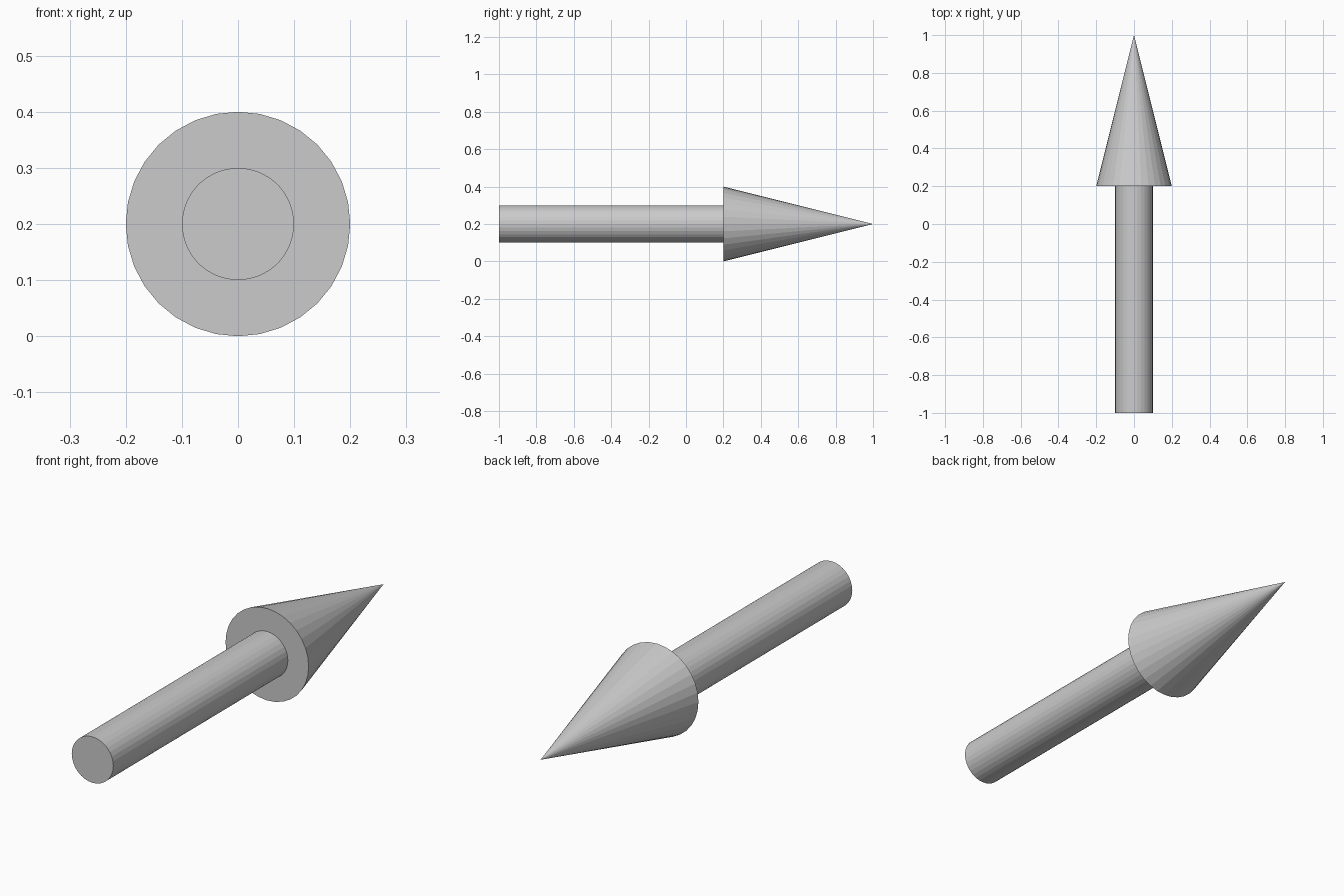
import bpy
from math import radians

if "Cube" in bpy.data.objects:
    bpy.data.objects.remove(bpy.data.objects["Cube"])

SIDES = 32
AXIS_Z = 0.2  # height of the arrow's centre line


def tapered(name, r_start, r_end, y_start, y_end):
    """Flat-faced cone or cylinder running along +y."""
    bpy.ops.mesh.primitive_cone_add(
        vertices=SIDES, radius1=r_start, radius2=r_end,
        depth=y_end - y_start,
        location=(0, (y_start + y_end) / 2, AXIS_Z),
        rotation=(radians(-90), 0, 0))
    obj = bpy.context.object
    obj.name = name
    bpy.ops.object.transform_apply(location=False, rotation=True, scale=True)
    return obj


# Straight round shaft
tapered("arrow_shaft", 0.1, 0.1, -1.0, 0.2)

# Pointed head
tapered("arrow_head", 0.2, 0.0, 0.2, 1.0)
